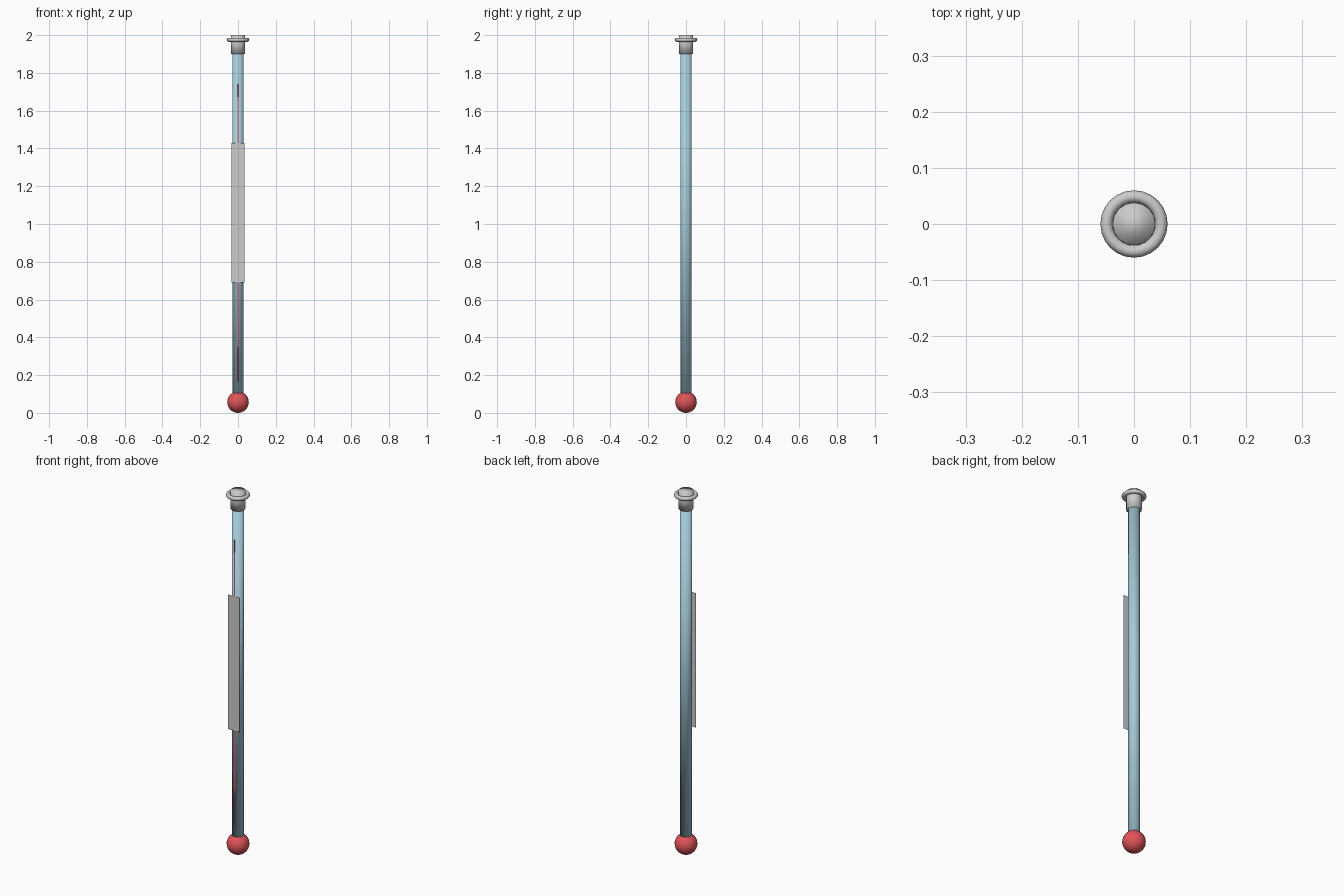
import bpy
from math import pi

if "Cube" in bpy.data.objects:
    bpy.data.objects.remove(bpy.data.objects["Cube"])


def material(name, color):
    mat = bpy.data.materials.new(name)
    mat.diffuse_color = color
    mat.use_nodes = True
    mat.node_tree.nodes["Principled BSDF"].inputs["Base Color"].default_value = mat.diffuse_color
    return mat


def finish(name, mat=None):
    obj = bpy.context.object
    obj.name = name
    if mat:
        obj.data.materials.append(mat)
    bpy.ops.object.shade_smooth()
    return obj


def cylinder(name, radius, z0, z1, sides, mat=None):
    bpy.ops.mesh.primitive_cylinder_add(vertices=sides, radius=radius, depth=z1 - z0,
                                        location=(0, 0, (z0 + z1) / 2))
    return finish(name, mat)


def front_strip(name, width, z0, z1, y, mat):
    # upright flat sheet facing -y
    bpy.ops.mesh.primitive_plane_add(size=1, location=(0, y, (z0 + z1) / 2), rotation=(pi / 2, 0, 0))
    bpy.context.object.scale = (width, z1 - z0, 1)
    bpy.ops.object.transform_apply(location=False, rotation=True, scale=True)
    return finish(name, mat)


red = material("red", (0.75, 0.09, 0.1, 1))
glass = material("glass", (0.38, 0.6, 0.7, 1))
paper = material("paper", (0.72, 0.74, 0.72, 1))

# glass tube and fluid bulb
cylinder("glass_tube", 0.03, 0.1, 1.92, 24, glass)
bpy.ops.mesh.primitive_uv_sphere_add(segments=24, ring_count=16, radius=0.057, location=(0, 0, 0.057))
finish("fluid_bulb", red)

# fluid line and scale plate on the front
front_strip("fluid_line", 0.007, 0.165, 1.74, -0.0315, red)
front_strip("scale_plate", 0.07, 0.69, 1.43, -0.035, paper)

# end cap with ring
cylinder("end_cap", 0.038, 1.9, 2.0, 16, None)
bpy.ops.mesh.primitive_torus_add(major_radius=0.049, minor_radius=0.011, major_segments=24,
                                 minor_segments=10, location=(0, 0, 1.975))
finish("cap_ring")
